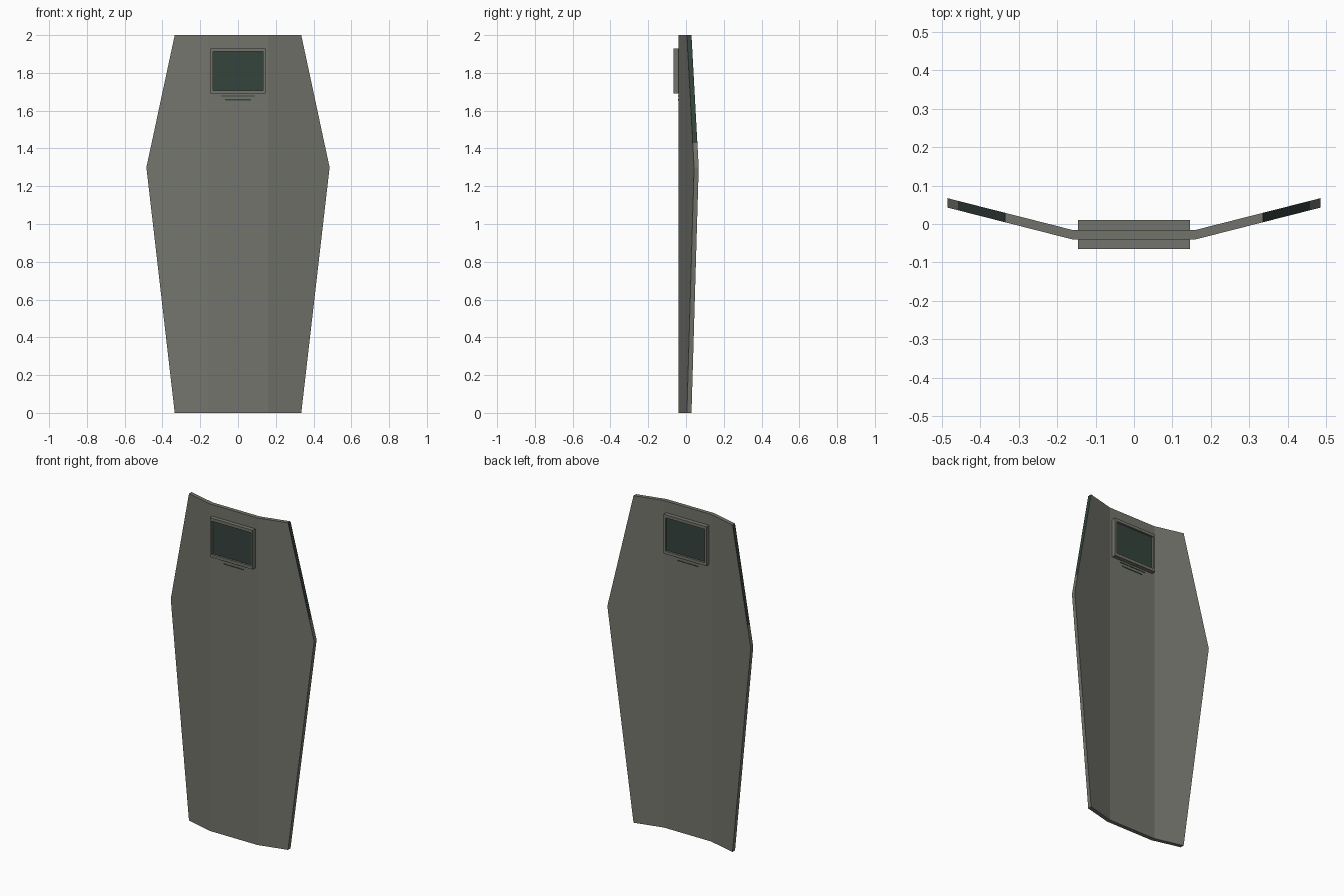
import bpy, bmesh

if "Cube" in bpy.data.objects:
    bpy.data.objects.remove(bpy.data.objects["Cube"])

def material(name, rgb):
    m = bpy.data.materials.new(name)
    m.diffuse_color = (*rgb, 1)
    m.use_nodes = True
    m.node_tree.nodes["Principled BSDF"].inputs["Base Color"].default_value = m.diffuse_color
    return m

GREY = material("warm_grey", (0.175, 0.175, 0.152))
GLASS = material("dark_green_glass", (0.036, 0.056, 0.046))

def finish(name, bm, mats):
    bmesh.ops.recalc_face_normals(bm, faces=bm.faces)
    me = bpy.data.meshes.new(name)
    bm.to_mesh(me)
    bm.free()
    for m in mats:
        me.materials.append(m)
    ob = bpy.data.objects.new(name, me)
    bpy.context.collection.objects.link(ob)
    return ob

def box(name, x, y, z, mat):
    bm = bmesh.new()
    bmesh.ops.create_cube(bm, size=1)
    for v in bm.verts:
        v.co = [(a + b) / 2 + c * (b - a) for (a, b), c in zip((x, y, z), v.co)]
    return finish(name, bm, [mat])

# Folded shield panel: flat centre, wings swept backwards
FOLD, SLOPE, FRONT, THICK = 0.16, 0.2545, -0.04, 0.0245
rows = [(0, 0.335), (1.3, 0.485), (1.43, 0.457), (2, 0.335)]
bm = bmesh.new()
grid = []
for z, w in rows:
    grid.append([bm.verts.new((x, FRONT + SLOPE * max(0, abs(x) - FOLD), z))
                 for x in (-w, -FOLD, FOLD, w)])
for low, high in zip(grid, grid[1:]):
    for i in range(3):
        bm.faces.new((low[i], low[i + 1], high[i + 1], high[i]))
sheet = bm.faces[:]
back = bmesh.ops.duplicate(bm, geom=bm.verts[:] + bm.edges[:] + sheet)["geom"]
bmesh.ops.translate(bm, vec=(0, THICK, 0),
                    verts=[g for g in back if isinstance(g, bmesh.types.BMVert)])
bmesh.ops.bridge_loops(bm, edges=[e for e in bm.edges if e.is_boundary])
bmesh.ops.recalc_face_normals(bm, faces=bm.faces)
# Upper side edges are dark
for f in bm.faces:
    if abs(f.normal.x) > 0.8 and f.calc_center_median().z > 1.45:
        f.material_index = 1
finish("shield_panel", bm, [GREY, GLASS])

# Window frame standing out on both sides of the panel
Y = (-0.065, 0.01)
for side, s in (("left", -1), ("right", 1)):
    box("frame_" + side, sorted((s * 0.133, s * 0.145)), Y, (1.69, 1.93), GREY)
box("frame_top", (-0.133, 0.133), Y, (1.912, 1.93), GREY)
box("frame_bottom", (-0.133, 0.133), Y, (1.69, 1.708), GREY)
box("window_glass", (-0.133, 0.133), (-0.053, -0.002), (1.708, 1.912), GLASS)

# Thin stepped slats under the window
for i, (w, z) in enumerate(((0.09, 1.675), (0.07, 1.655))):
    box("slat_%d" % (i + 1), (-w, w), (-0.042, -0.0135), (z, z + 0.006), GLASS)
